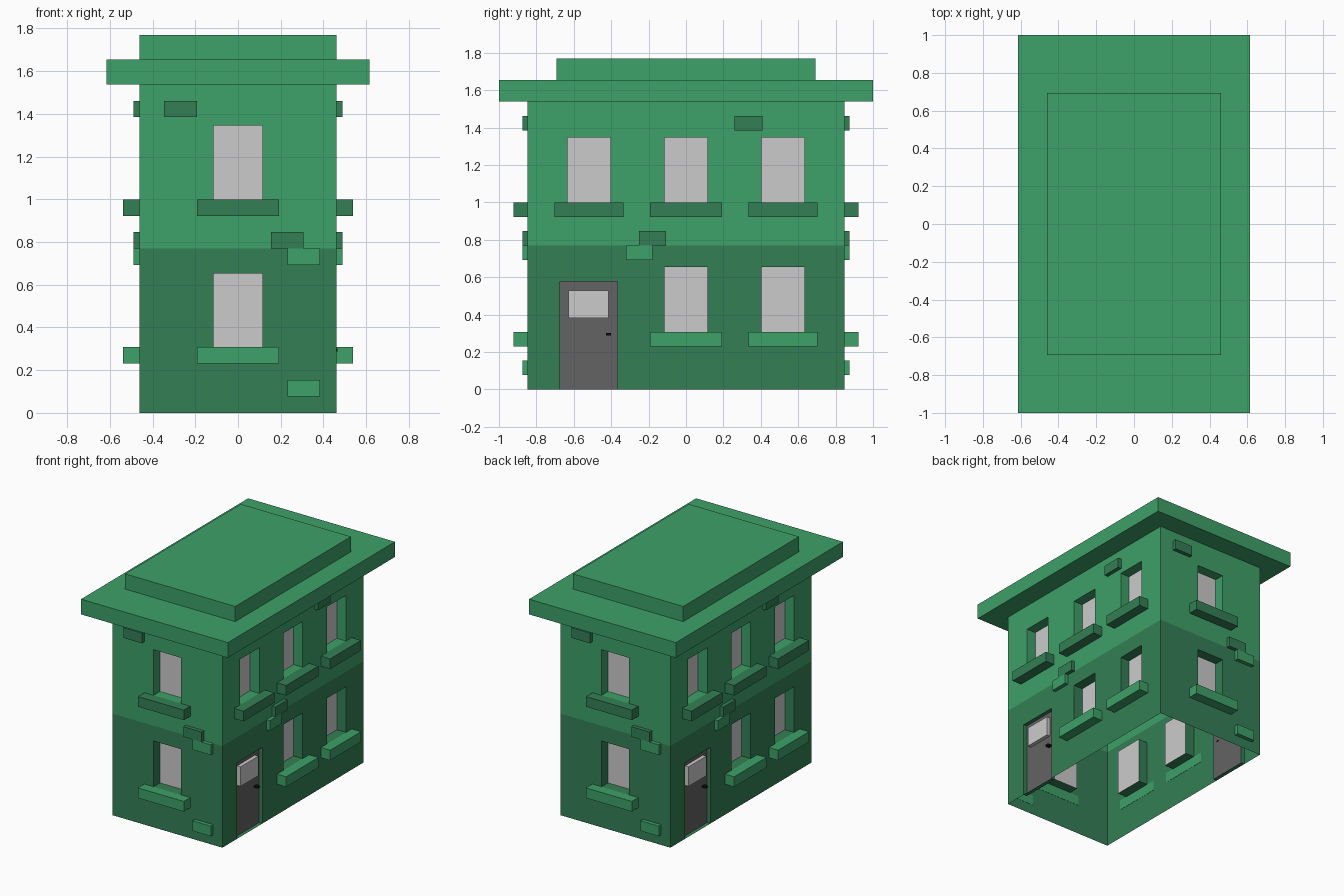
import bpy, bmesh
from math import pi
from mathutils import Matrix, Vector

if "Cube" in bpy.data.objects:
    bpy.data.objects.remove(bpy.data.objects["Cube"])

U = 1 / 13          # building module: footprint is 12 x 22 modules
DEPTH, DOOR_DEPTH = 1.0, 0.375
SINK = 0.02         # trim is bedded slightly into the wall


def material(name, rgb):
    m = bpy.data.materials.new(name)
    m.diffuse_color = (*rgb, 1)
    m.use_nodes = True
    m.node_tree.nodes["Principled BSDF"].inputs["Base Color"].default_value = m.diffuse_color
    return m


LIGHT = material("light_green", (0.047, 0.354, 0.14))
DARK = material("dark_green", (0.033, 0.212, 0.09))
DOOR = material("door_grey", (0.125, 0.125, 0.125))
BLACK = material("black", (0.005, 0.005, 0.005))
parts = {}


def part(name, mat=None):
    """Fetch or start the bmesh of a named part."""
    return parts.setdefault(name, (bmesh.new(), mat))[0]


def quad(bm, M, pts):
    bm.faces.new([bm.verts.new(M @ Vector(p)) for p in pts])


def box(bm, M, x, y, z):
    size = [b - a for a, b in (x, y, z)]
    mid = [(a + b) / 2 for a, b in (x, y, z)]
    bmesh.ops.create_cube(bm, size=1, matrix=M @ Matrix.Translation(mid) @ Matrix.Diagonal((*size, 1)))


def wall(bm, M, half, z0, z1, openings):
    """Wall sheet facing local -y, with recessed openings (u0, u1, z0, z1, depth)."""
    us = sorted({-half, half, *[v for o in openings for v in o[:2]]})
    zs = sorted({z0, z1, *[v for o in openings for v in o[2:4]]})
    for a, b in zip(us, us[1:]):
        for c, d in zip(zs, zs[1:]):
            if any(o[0] <= a and b <= o[1] and o[2] <= c and d <= o[3] for o in openings):
                continue
            quad(bm, M, [(a, 0, c), (b, 0, c), (b, 0, d), (a, 0, d)])
    # reveals around every opening
    for a, b, c, d, dep in openings:
        ring = [(a, c), (b, c), (b, d), (a, d)]
        for p, q in zip(ring, ring[1:] + ring[:1]):
            quad(bm, M, [(p[0], 0, p[1]), (q[0], 0, q[1]), (q[0], dep, q[1]), (p[0], dep, p[1])])


def pane(bm, M, o):
    a, b, c, d, y = o
    quad(bm, M, [(a, y, c), (b, y, c), (b, y, d), (a, y, d)])


def facade(M, half, lower, upper, door, dark_bricks, light_bricks):
    """One side of the house; lower/upper list (window centre, sill half width)."""
    floors = [("ground_floor_walls", "ground_floor_sills", DARK, LIGHT, 0, lower),
              ("upper_floor_walls", "upper_floor_sills", LIGHT, DARK, 10, upper)]
    for wall_name, sill_name, wall_mat, sill_mat, z, wins in floors:
        base = z + (3 if z else 4)
        holes = [(c - 1.5, c + 1.5, base, base + 4.5, DEPTH) for c, _ in wins]
        for o in holes:
            pane(part("window_panes"), M, o)
        for c, w in wins:
            box(part(sill_name, sill_mat), M, (c - w, c + w), (-1, SINK), (base - 1, base))
        if door is not None and z == 0:
            o = (door - 2, door + 2, 0, 7.5, DOOR_DEPTH)
            holes.append(o)
            pane(part("doors", DOOR), M, o)
            box(part("door_windows"), M, (door - 1.41, door + 1.35), (0, DOOR_DEPTH), (4.95, 6.88))
            box(part("door_handles", BLACK), M, (door + 1.2, door + 1.55), (-0.05, DOOR_DEPTH), (3.74, 3.92))
        wall(part(wall_name, wall_mat), M, half, z, z + 10, holes)
    # loose bricks standing out of the wall
    for name, mat, bricks in (("upper_bricks", DARK, dark_bricks), ("lower_bricks", LIGHT, light_bricks)):
        for a, b, z in bricks:
            box(part(name, mat), M, (a, b), (-0.375, SINK), (z, z + 1))


# Opposite sides repeat under a half turn
for k in (0, 2):
    S = Matrix.Scale(U, 4)
    front = S @ Matrix.Rotation(k * pi / 2, 4, 'Z') @ Matrix.Translation((0, -11, 0))
    facade(front, 6, [(0, 2.5)], [(0, 2.5)], None,
           [(-4.5, -2.5, 18), (2, 4, 10)], [(3, 5, 9), (3, 5, 1)])
    side = S @ Matrix.Rotation((k + 1) * pi / 2, 4, 'Z') @ Matrix.Translation((0, -6, 0))
    facade(side, 11, [(0, 2.5), (6.75, 2.4)], [(-6.75, 2.4), (0, 2.5), (6.75, 2.4)], -6.75,
           [(3.37, 5.32, 18), (-3.26, -1.4, 10)], [(-4.16, -2.34, 9)])

# Overhanging cornice and raised roof block
box(part("cornice", LIGHT), S, (-8, 8), (-13, 13), (20, 21.5))
box(part("roof_block", LIGHT), S, (-6, 6), (-9, 9), (21.5, 23))

for name, (bm, mat) in parts.items():
    bmesh.ops.remove_doubles(bm, verts=bm.verts, dist=1e-5)
    mesh = bpy.data.meshes.new(name)
    bm.to_mesh(mesh)
    bm.free()
    if mat:
        mesh.materials.append(mat)
    bpy.context.collection.objects.link(bpy.data.objects.new(name, mesh))
